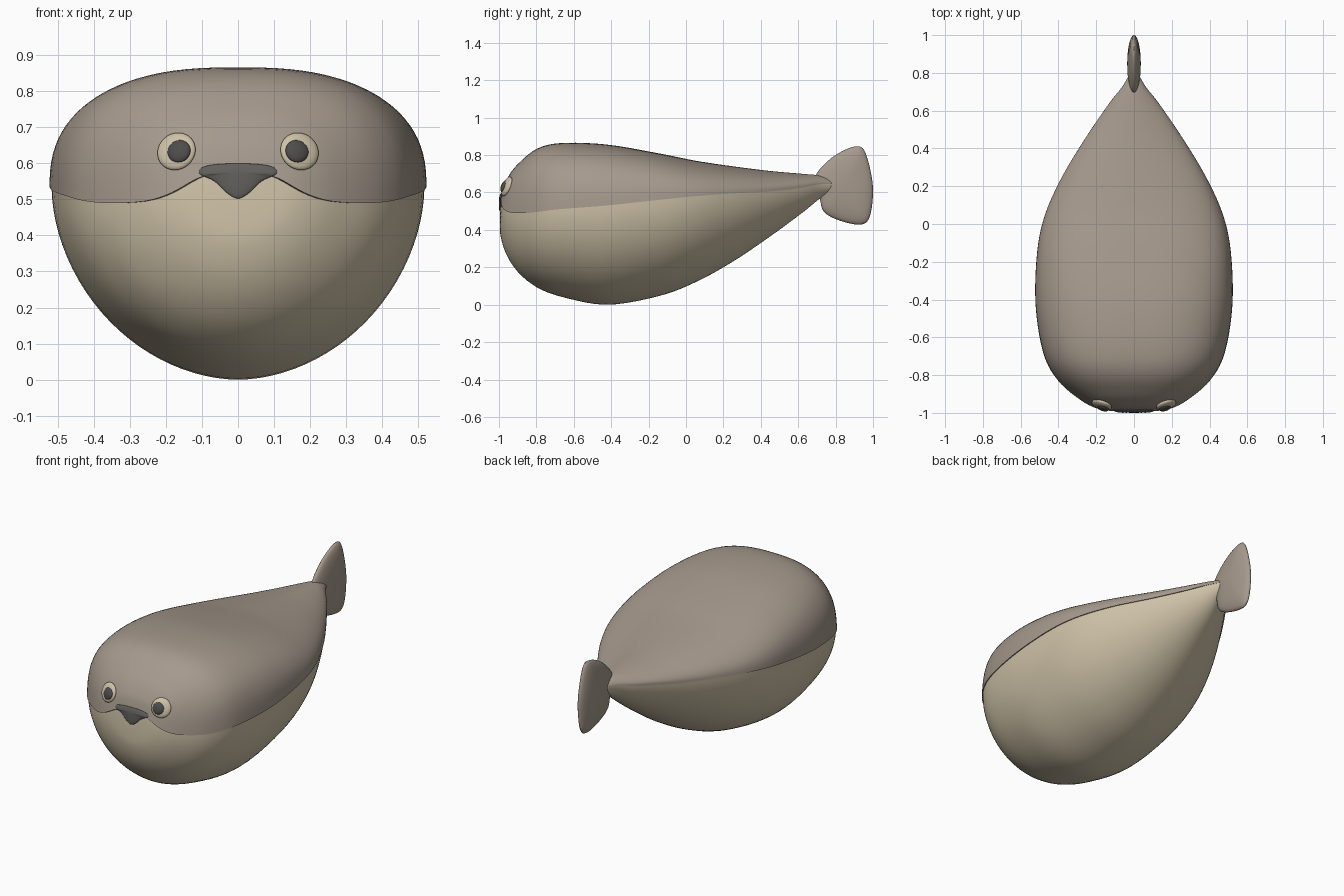
import bpy, bmesh, math
from mathutils import Vector
from mathutils.bvhtree import BVHTree

cube = bpy.data.objects.get("Cube")
if cube:
    bpy.data.objects.remove(cube, do_unlink=True)


def material(name, rgb):
    mat = bpy.data.materials.new(name)
    mat.use_nodes = True
    mat.diffuse_color = (*rgb, 1)
    mat.node_tree.nodes["Principled BSDF"].inputs["Base Color"].default_value = (*rgb, 1)
    return mat


BROWN = material("taupe_skin", (.38, .32, .265))
CREAM = material("cream_belly", (.62, .54, .39))
GREY = material("beak_grey", (.12, .115, .105))
DARK = material("pupil_grey", (.075, .073, .068))


def finish(name, bm, mats, angle=40):
    bmesh.ops.recalc_face_normals(bm, faces=bm.faces)
    mesh = bpy.data.meshes.new(name)
    bm.to_mesh(mesh)
    bm.free()
    for mat in mats:
        mesh.materials.append(mat)
    obj = bpy.data.objects.new(name, mesh)
    bpy.context.collection.objects.link(obj)
    bpy.ops.object.select_all(action="DESELECT")
    obj.select_set(True)
    bpy.context.view_layer.objects.active = obj
    bpy.ops.object.shade_smooth_by_angle(angle=math.radians(angle))
    return obj


def clamp(v):
    return max(0.0, min(1.0, v))


def spline(points, u, closed=False):
    """Catmull-Rom point at u, counted in control points."""
    n, i = len(points), int(u)
    f = u - i
    pick = (lambda k: points[k % n]) if closed else (lambda k: points[max(0, min(n - 1, k))])
    return [b + .5 * f * (c - a + f * (2 * a - 5 * b + 4 * c - d + f * (3 * (b - c) + d - a)))
            for a, b, c, d in zip(pick(i - 1), pick(i), pick(i + 1), pick(i + 2))]


# Body stations: y, half width, top, bottom, widest height, colour seam height
STATIONS = [
    (-.988, 0, .573, .573, .573, .483),
    (-.985, .09, .615, .46, .55, .483),
    (-.97, .18, .67, .36, .53, .483),
    (-.92, .28, .75, .25, .525, .483),
    (-.82, .4, .832, .13, .52, .49),
    (-.68, .475, .864, .05, .525, .51),
    (-.43, .515, .857, 0, .535, .53),
    (-.15, .507, .81, .045, .56, .56),
    (.05, .465, .77, .12, .58, .58),
    (.25, .375, .74, .23, .6, .595),
    (.45, .255, .715, .365, .62, .605),
    (.62, .14, .7, .49, .64, .625),
    (.72, .065, .69, .57, .65, .645),
    (.8, .02, .665, .61, .645, .645),
]
STEPS, HALF, LIP = 5, 24, .006


def half_ring(u):
    """Right half of one body section, belly first, then the upper skin."""
    y, w, top, bottom, mid, seam = spline(STATIONS, u)
    w = max(w, .0005)
    upper_n = 2.6 - .9 * clamp((y + .2) / .8)
    bump = .09 * clamp((-.6 - y) / .2)

    def at(t):
        n, h = (upper_n, top - mid) if t > 0 else (1.9, mid - bottom)
        s = math.sin(t)
        return (w * max(0, math.cos(t)) ** (2 / n),
                mid + math.copysign(h * abs(s) ** (2 / n), s))

    # Find where the section meets the seam, which rises under the beak
    lo, hi = -math.pi / 2, math.pi / 2
    for _ in range(30):
        t = (lo + hi) / 2
        x, z = at(t)
        if z < seam + bump / (1 + (x / .16) ** 4):
            lo = t
        else:
            hi = t
    cut = lo
    front = clamp((-.8 - y) / .15)
    tilt = .1 * clamp((-.6 - y) / .3)
    pts = []
    for part in range(2):
        a, b = ((-math.pi / 2, cut), (cut, math.pi / 2))[part]
        for k in range(HALF + 1):
            x, z = at(a + (b - a) * k / HALF)
            out = part * LIP * math.exp(-k / 5) * clamp(w / .1)
            grow = 1 + out / max(w, .1)
            pts.append((x * grow, y + tilt * (z - .56) - front * out, z))
    return pts


# Body with a brown back and a cream belly
bm = bmesh.new()
rings = []
for r in range((len(STATIONS) - 1) * STEPS + 1):
    right = half_ring(min(r / STEPS, len(STATIONS) - 1))
    left = [(-x, y, z) for x, y, z in right[-2:0:-1]]
    rings.append([bm.verts.new(p) for p in right + left])
count, last = len(rings[0]), 2 * HALF + 1
for a, b in zip(rings, rings[1:]):
    for k in range(count):
        j = (k + 1) % count
        face = bm.faces.new((a[k], a[j], b[j], b[k]))
        side = k if k < last else 2 * last - 1 - k
        face.material_index = 0 if side >= HALF else 1
for ring in (rings[0], rings[-1]):
    bm.faces.new(ring)
bmesh.ops.recalc_face_normals(bm, faces=bm.faces)
tree = BVHTree.FromBMesh(bm)
finish("body", bm, [BROWN, CREAM])


def inflate(name, outline, centre, place, mat, steps=4, levels=8):
    """Puffed shape from a closed outline; place maps (a, b, thickness) to 3D."""
    bm = bmesh.new()
    total = len(outline) * steps
    edge = [spline(outline, i / steps, True) for i in range(total)]
    loops = []
    for k in range(-levels + 1, levels):
        ang = k / levels * math.pi / 2
        s, h = math.cos(ang), math.sin(ang)
        loops.append([bm.verts.new(place(centre[0] + (p[0] - centre[0]) * s,
                                         centre[1] + (p[1] - centre[1]) * s, h)) for p in edge])
    for a, b in zip(loops, loops[1:]):
        for i in range(total):
            j = (i + 1) % total
            bm.faces.new((a[i], a[j], b[j], b[i]))
    for loop, h in ((loops[0], -1), (loops[-1], 1)):
        tip = bm.verts.new(place(*centre, h))
        for i in range(total):
            bm.faces.new((loop[i], loop[(i + 1) % total], tip))
    return finish(name, bm, [mat], 60)


# Upright tail fin
FIN = [(.69, .68), (.76, .77), (.85, .828), (.925, .847), (.96, .81), (.99, .7), (1, .6),
       (.988, .49), (.96, .437), (.9, .43), (.8, .458), (.735, .5), (.715, .57)]
inflate("tail_fin", FIN, (.85, .63), lambda y, z, h: (h * .036, y, z), BROWN)


def on_face(x, z):
    hit, normal, _, _ = tree.ray_cast(Vector((x, -2, z)), Vector((0, 1, 0)))
    return hit, normal


# Beak following the front of the head
BEAK = [(-.1, .588), (-.06, .597), (0, .599), (.06, .597), (.1, .588), (.106, .57),
        (.065, .55), (.03, .517), (0, .502), (-.03, .517), (-.065, .55), (-.106, .57)]
inflate("beak", BEAK, (0, .567),
        lambda x, z, h: on_face(x, z)[0] + Vector((0, -.003 - .009 * h, 0)), GREY)


def button(name, x, z, radius, depth, lift, mat):
    """Flattened ball seated on the head."""
    hit, normal = on_face(x, z)
    bm = bmesh.new()
    bmesh.ops.create_uvsphere(bm, u_segments=32, v_segments=16, radius=1)
    bmesh.ops.scale(bm, vec=(radius, radius, depth), verts=bm.verts)
    turn = normal.to_track_quat("Z", "Y").to_matrix()
    bmesh.ops.rotate(bm, matrix=turn, verts=bm.verts)
    bmesh.ops.translate(bm, vec=hit + normal * lift, verts=bm.verts)
    finish(name, bm, [mat])


# Eyes
for side, sx in (("left", 1), ("right", -1)):
    button(side + "_eye", sx * .17, .632, .055, .018, .002, CREAM)
    button(side + "_pupil", sx * .16, .628, .033, .014, .014, DARK)
